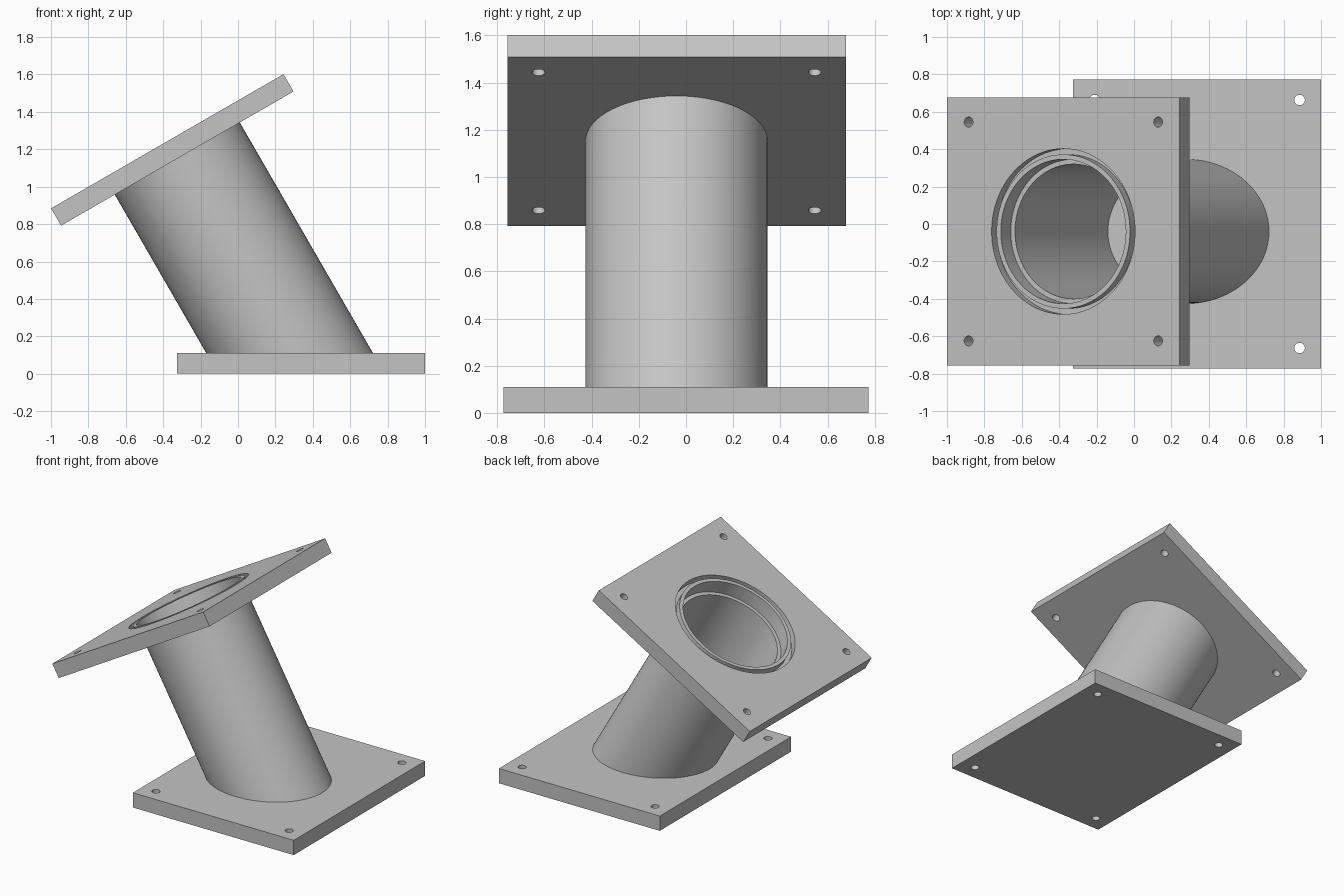
import bpy, bmesh, math
from mathutils import Matrix, Vector

cube = bpy.data.objects.get("Cube")
if cube:
    bpy.data.objects.remove(cube, do_unlink=True)

grey = bpy.data.materials.new("plain grey")
grey.use_nodes = True
colour = (0.55, 0.55, 0.55, 1)
grey.diffuse_color = colour
grey.node_tree.nodes["Principled BSDF"].inputs["Base Color"].default_value = colour

SEGMENTS = 96
TILT = math.radians(30)
BASE_TOP = 0.11
THICK = 0.107
# Tilted frame: origin at the centre of the upper flange face, z along the pipe
FRAME = Matrix.Translation((-0.378, -0.04, 1.243)) @ Matrix.Rotation(-TILT, 4, "Y")


def make_object(name, bm, matrix=Matrix()):
    bmesh.ops.recalc_face_normals(bm, faces=bm.faces)
    mesh = bpy.data.meshes.new(name)
    bm.to_mesh(mesh)
    bm.free()
    mesh.materials.append(grey)
    obj = bpy.data.objects.new(name, mesh)
    bpy.context.collection.objects.link(obj)
    obj.matrix_world = matrix
    return obj


def box(name, size, top, matrix):
    bm = bmesh.new()
    place = Matrix.Translation((0, 0, top - size[2] / 2)) @ Matrix.Diagonal((*size, 1))
    bmesh.ops.create_cube(bm, size=1, matrix=place)
    return make_object(name, bm, matrix)


def hole_cutter(centre, radius, matrix, segments=32):
    bm = bmesh.new()
    bmesh.ops.create_cone(bm, cap_ends=True, segments=segments, radius1=radius,
                          radius2=radius, depth=0.5,
                          matrix=Matrix.Translation((*centre, 0)))
    return make_object("hole_cutter", bm, matrix)


def hollow(name, outer, inner, top, bottom, matrix):
    """Closed ring-shaped wall; bottom(x) gives the lower height at each point."""
    bm = bmesh.new()
    loops = []
    for radius, low in ((outer, False), (outer, True), (inner, True), (inner, False)):
        loop = []
        for i in range(SEGMENTS):
            a = math.tau * i / SEGMENTS
            x, y = radius * math.cos(a), radius * math.sin(a)
            loop.append(bm.verts.new((x, y, bottom(x) if low else top)))
        loops.append(loop)
    for k in range(4):
        a, b = loops[k], loops[(k + 1) % 4]
        for i in range(SEGMENTS):
            j = (i + 1) % SEGMENTS
            bm.faces.new((a[i], a[j], b[j], b[i]))
    return make_object(name, bm, matrix)


def cut(obj, cutters):
    for cutter in cutters:
        mod = obj.modifiers.new("cut", "BOOLEAN")
        mod.operation, mod.solver, mod.object = "DIFFERENCE", "EXACT", cutter
        cutter.hide_render = True
    graph = bpy.context.evaluated_depsgraph_get()
    mesh = bpy.data.meshes.new_from_object(obj.evaluated_get(graph))
    obj.modifiers.clear()
    obj.data = mesh
    for cutter in cutters:
        bpy.data.objects.remove(cutter, do_unlink=True)


def corner_holes(dx, dy, radius, matrix):
    return [hole_cutter((sx * dx, sy * dy), radius, matrix)
            for sx in (-1, 1) for sy in (-1, 1)]


# Base flange: solid plate with four bolt holes
base_frame = Matrix.Translation((0.3375, 0, 0))
base = box("base_flange", (1.325, 1.545, BASE_TOP), BASE_TOP, base_frame)
cut(base, corner_holes(0.548, 0.663, 0.028, base_frame))

# Upper flange: tilted plate with bolt holes, a bore and a seal groove
upper = box("upper_flange", (1.435, 1.435, THICK), 0, FRAME)
groove = hollow("groove_cutter", 0.4425, 0.412, 0.05, lambda x: -0.055, FRAME)
bore = hole_cutter((0, 0), 0.386, FRAME, SEGMENTS)
cut(upper, corner_holes(0.585, 0.585, 0.027, FRAME) + [bore, groove])

# Pipe: hollow, square to the upper flange and mitred to the base
origin = FRAME.translation


def mitre(x):
    return (BASE_TOP - origin.z - x * math.sin(TILT)) / math.cos(TILT)


pipe = hollow("pipe", 0.386, 0.36, -THICK, mitre, FRAME)

# Smooth round walls, sharp rims
bpy.ops.object.select_all(action="DESELECT")
for obj in (base, upper, pipe):
    obj.select_set(True)
bpy.context.view_layer.objects.active = pipe
bpy.ops.object.shade_smooth_by_angle(angle=math.radians(30))
